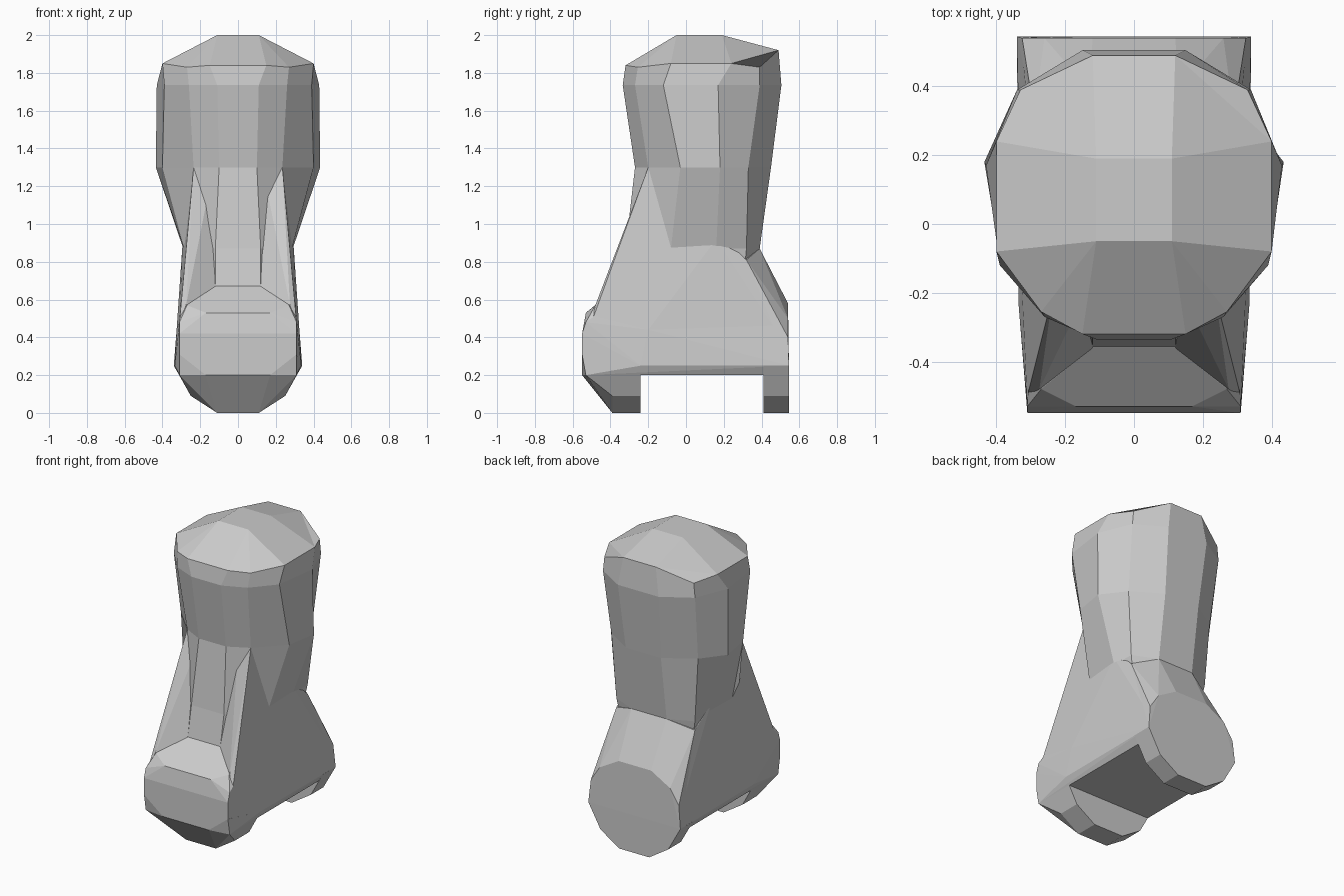
import bpy, bmesh

if "Cube" in bpy.data.objects:
    bpy.data.objects.remove(bpy.data.objects["Cube"])


def finish(bm, name):
    bmesh.ops.recalc_face_normals(bm, faces=bm.faces)
    mesh = bpy.data.meshes.new(name)
    bm.to_mesh(mesh)
    bm.free()
    obj = bpy.data.objects.new(name, mesh)
    bpy.context.collection.objects.link(obj)
    return obj


def both(points):
    return [(s * x, y, z) for x, y, z in points for s in (1, -1)]


def hull(name, points):
    bm = bmesh.new()
    for p in points:
        bm.verts.new(p)
    res = bmesh.ops.convex_hull(bm, input=bm.verts)
    junk = set(res["geom_interior"]) | set(res["geom_unused"])
    bmesh.ops.delete(bm, geom=[v for v in junk if isinstance(v, bmesh.types.BMVert)],
                     context='VERTS')
    bmesh.ops.dissolve_limit(bm, angle_limit=0.02, verts=bm.verts, edges=bm.edges)
    return finish(bm, name)


def loft(name, halves):
    bm = bmesh.new()
    rings = []
    for half in halves:
        full = half + [(-x, y, z) for x, y, z in reversed(half)]
        rings.append([bm.verts.new(p) for p in full])
    n = len(rings[0])
    for a, b in zip(rings, rings[1:]):
        for i in range(n):
            j = (i + 1) % n
            bm.faces.new((a[i], a[j], b[j], b[i]))
    bm.faces.new(rings[0])
    bm.faces.new(rings[-1])
    return finish(bm, name)


# Twelve-sided column: right half of each ring, front to back
rim = [(.15, -.32, 1.84), (.27, -.255, 1.83), (.40, -.08, 1.85),
       (.40, .24, 1.85), (.33, .39, 1.83), (.12, .49, 1.92)]
shoulder = [(.11, -.335), (.26, -.27), (.39, -.12), (.43, .17), (.34, .39), (.15, .505)]
waist = [(.10, -.27), (.235, -.2), (.40, -.03), (.435, .18), (.32, .33), (.13, .45)]
ankle = [(.12, -.32), (.25, -.20), (.285, -.08), (.29, .16), (.29, .32), (.13, .39)]
root = [(.12, -.36), (.24, -.20), (.27, -.08), (.27, .16), (.25, .30), (.13, .36)]
column = [rim]
for ring, z in ((shoulder, 1.735), (waist, 1.3), (ankle, .87), (root, .66)):
    column.append([(x, y, z) for x, y in ring])
loft("column", column)

# Faceted dome on top of the column
hull("column_cap", both(rim + [(.11, -.05, 2.0), (.11, .19, 2.0)]))

# Main base block above the notch
hull("base", both([
    (.31, -.53, .2), (.17, -.55, .2), (.335, -.24, .25), (.31, -.24, .2),
    (.31, -.55, .31), (.31, -.55, .42), (.31, -.53, .48), (.17, -.53, .53),
    (.27, -.48, .57), (.12, -.36, .67),
    (.34, .545, .25), (.31, .54, .2), (.325, .54, .4), (.26, .54, .5), (.12, .54, .58),
    (.325, -.2, .44), (.29, .32, .81), (.13, .39, .87), (.285, -.07, .8)]))

# Side flanks climbing the column, leaving a shallow groove at the front
for side, s in (("right", 1), ("left", -1)):
    hull("flank_" + side, [(s * x, y, z) for x, y, z in [
        (.12, -.36, .67), (.275, -.48, .57), (.235, -.2, 1.3), (.14, -.2, 1.25),
        (.288, -.08, .87), (.292, .16, .92), (.12, .16, .9), (.29, .32, .81),
        (.325, -.2, .44), (.31, -.5, .48), (.325, .5, .4), (.12, .3, .5), (.12, -.3, .4)]])

# Front foot with slanted toe, and straight rear foot
hull("front_foot", both([
    (.31, -.53, .2), (.17, -.55, .2), (.335, -.24, .25), (.31, -.24, .2), (.31, -.55, .31),
    (.25, -.39, .09), (.25, -.24, .09), (.11, -.39, 0), (.11, -.24, 0)]))
hull("rear_foot", both([(x, y, z) for y in (.41, .545)
                        for x, z in ((.34, .25), (.25, .09), (.11, 0))]))
